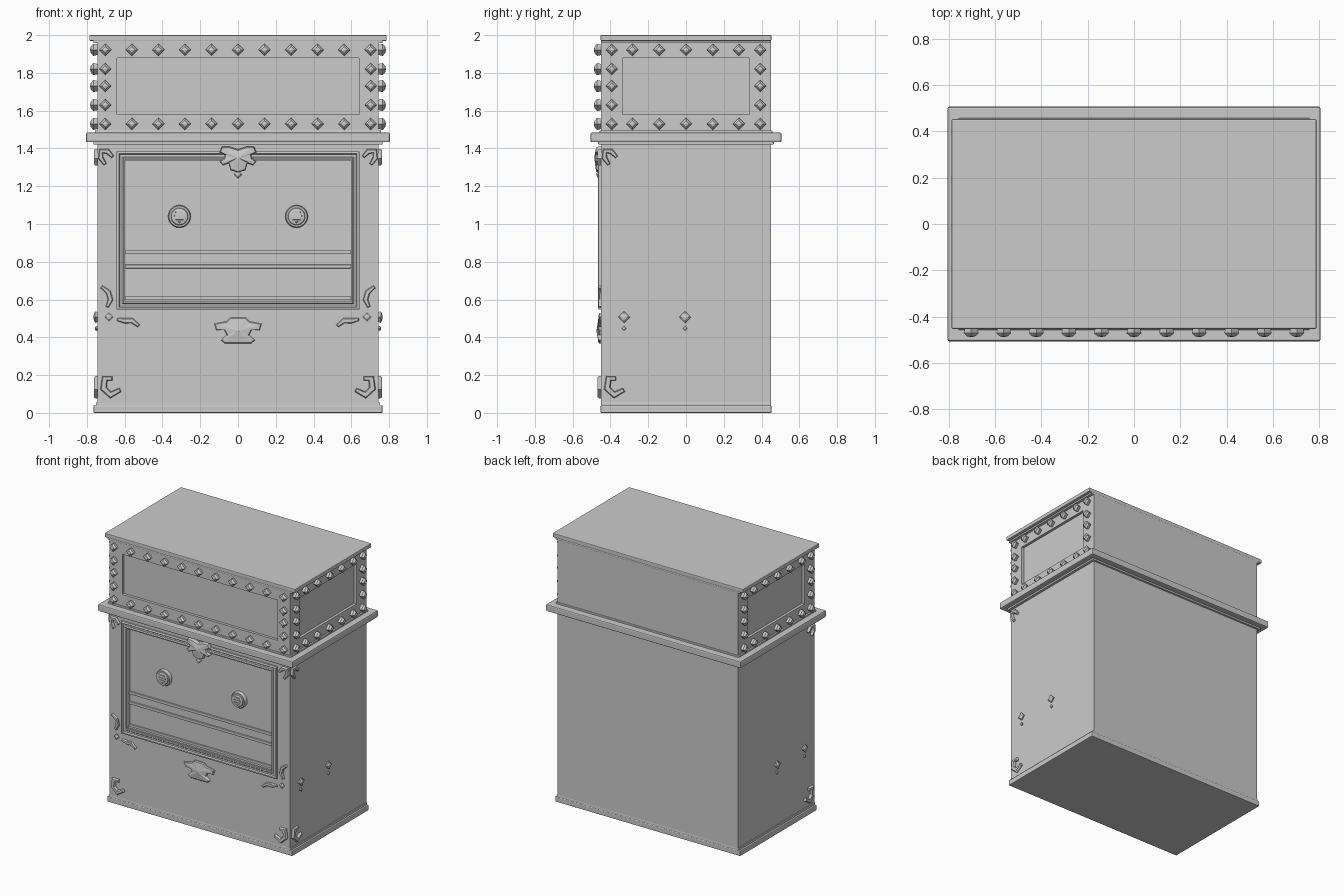
import bpy, bmesh, math
from mathutils import Vector

cube = bpy.data.objects.get("Cube")
if cube:
    bpy.data.objects.remove(cube, do_unlink=True)

grey = bpy.data.materials.new("plain_grey")
grey.use_nodes = True
GREY = (0.6, 0.6, 0.6, 1)
grey.diffuse_color = GREY
grey.node_tree.nodes["Principled BSDF"].inputs["Base Color"].default_value = GREY

HX, HY = 0.745, 0.45  # half width and half depth of the cabinet


def make(name, bm, smooth=False):
    bmesh.ops.recalc_face_normals(bm, faces=bm.faces)
    mesh = bpy.data.meshes.new(name)
    bm.to_mesh(mesh)
    bm.free()
    mesh.materials.append(grey)
    ob = bpy.data.objects.new(name, mesh)
    bpy.context.collection.objects.link(ob)
    if smooth:
        bpy.ops.object.select_all(action='DESELECT')
        ob.select_set(True)
        bpy.context.view_layer.objects.active = ob
        bpy.ops.object.shade_smooth_by_angle(angle=math.radians(35))
    return ob


def box_mesh(hx, hy, z0, z1, bevel=0.0):
    bm = bmesh.new()
    bmesh.ops.create_cube(bm, size=2)
    for v in bm.verts:
        v.co = (v.co.x * hx, v.co.y * hy, z0 if v.co.z < 0 else z1)
    if bevel:
        bmesh.ops.bevel(bm, geom=bm.edges[:], offset=bevel, segments=2,
                        profile=0.5, affect='EDGES')
    return bm


def recess(bm, normal, half, z0, z1, depth):
    """Sink a rectangular panel into the face that points along normal."""
    n = Vector(normal)
    face = max(bm.faces, key=lambda f: f.normal.dot(n))
    bmesh.ops.inset_individual(bm, faces=[face], thickness=0.05)
    axis = 1 if n.x else 0
    mid = (z0 + z1) / 2
    for v in face.verts:
        v.co[axis] = math.copysign(half, v.co[axis])
        v.co.z = z0 if v.co.z < mid else z1
    new = bmesh.ops.extrude_discrete_faces(bm, faces=[face])["faces"][0]
    bmesh.ops.translate(bm, verts=new.verts[:], vec=-n * depth)


# Surface placements: (u, v, height) to world, u measured along the surface
def front(u, v, w):
    return Vector((u, -HY - w, v))


def side(s):
    return lambda u, v, w: Vector((s * (HX + w), u, v))


def front_corner(s):  # u measured inward from a front vertical edge
    return lambda u, v, w: Vector((s * (HX - u), -HY - w, v))


def side_corner(s):
    return lambda u, v, w: Vector((s * (HX + w), -HY + u, v))


def add_plate(bm, outline, height, place, rim, dome=0.0):
    """Raised ornament with a sloped rim and optional domed centre."""
    tmp = bmesh.new()
    face = tmp.faces.new([tmp.verts.new((u, v, 0)) for u, v in outline])
    tmp.normal_update()
    if face.normal.z < 0:
        face.normal_flip()
    top = bmesh.ops.extrude_discrete_faces(tmp, faces=[face])["faces"][0]
    for v in top.verts:
        v.co.z = height * 0.55
    tmp.normal_update()
    bmesh.ops.inset_individual(tmp, faces=[top], thickness=rim)
    for v in top.verts:
        v.co.z = height
    if dome:
        centre = bmesh.ops.poke(tmp, faces=[top])["verts"][0]
        centre.co.z = height + dome
    copies = {v: bm.verts.new(place(*v.co)) for v in tmp.verts}
    for f in tmp.faces:
        bm.faces.new([copies[v] for v in f.verts])
    tmp.free()


def add_stud(bm, u, v, r, h, place):
    """Diamond stud: flared four-sided shank with a blunt tip."""
    rings = []
    for k, w in ((0.85, 0), (1, h * 0.55), (0.55, h * 0.9)):
        rings.append([bm.verts.new(place(u + a * r * k, v + b * r * k, w))
                      for a, b in ((1, 0), (0, 1), (-1, 0), (0, -1))])
    tip = bm.verts.new(place(u, v, h))
    for i in range(4):
        j = (i + 1) % 4
        for a, b in zip(rings, rings[1:]):
            bm.faces.new((a[i], a[j], b[j], b[i]))
        bm.faces.new((rings[-1][i], rings[-1][j], tip))


def ribbon(path, width):
    """Outline of a curved leaf that narrows at both ends."""
    pts = [Vector(p) for p in path]
    left, right = [], []
    for i, p in enumerate(pts):
        t = (pts[min(i + 1, len(pts) - 1)] - pts[max(i - 1, 0)]).normalized()
        w = width * (0.3 if i in (0, len(pts) - 1) else 0.5)
        n = Vector((-t.y, t.x)) * w
        left.append(p + n)
        right.append(p - n)
    return [tuple(p) for p in left + right[::-1]]


# Cabinet carcass with sunken front panel
body = box_mesh(HX, HY, 0.03, 1.44)
recess(body, (0, -1, 0), 0.598, 0.6, 1.335, 0.03)
make("cabinet_body", body)
make("base_plinth", box_mesh(0.765, 0.452, 0, 0.04, 0.005))
make("base_trim", box_mesh(0.752, 0.451, 0.035, 0.055, 0.004))

# Ledge and upper box with sunken panels on three sides
make("ledge_under_trim", box_mesh(0.765, 0.465, 1.42, 1.445, 0.004))
make("ledge", box_mesh(0.805, 0.506, 1.433, 1.484, 0.008))
make("ledge_top_trim", box_mesh(0.757, 0.457, 1.478, 1.495, 0.004))
upper = box_mesh(HX, HY, 1.47, 1.98)
recess(upper, (0, -1, 0), 0.64, 1.58, 1.88, 0.02)
for s in (-1, 1):
    recess(upper, (s, 0, 0), 0.335, 1.58, 1.88, 0.02)
make("upper_box", upper)
make("lid", box_mesh(0.787, 0.452, 1.97, 2.0, 0.005))
make("lid_trim", box_mesh(0.765, 0.451, 1.958, 1.975, 0.004))

# Moulded frame around the front panel: (inset, height) profile
bm = bmesh.new()
loops = []
for d, w in ((0, 0), (0, 0.012), (0.006, 0.016), (0.012, 0.016), (0.018, 0.007),
             (0.03, 0.007), (0.036, 0.014), (0.044, 0.012), (0.044, -0.03)):
    x, z0, z1 = 0.643 - d, 0.547 + d, 1.385 - d
    loops.append([bm.verts.new(front(u, v, w))
                  for u, v in ((-x, z0), (x, z0), (x, z1), (-x, z1))])
for a, b in zip(loops, loops[1:]):
    for i in range(4):
        j = (i + 1) % 4
        bm.faces.new((a[i], a[j], b[j], b[i]))
make("panel_frame", bm)

# Rails across the panel
for name, z in (("upper_rail", 0.85), ("lower_rail", 0.775), ("sill_rail", 0.606)):
    bm = box_mesh(0.598, 0.01, z - 0.01, z + 0.01, 0.003)
    bmesh.ops.translate(bm, verts=bm.verts, vec=(0, -HY + 0.028, 0))
    make(name, bm)

# Two round domed knobs with small raised bars
for name, s in (("right_knob", -1), ("left_knob", 1)):
    bm = bmesh.new()
    n = 32
    rings = []
    for r, y in ((0.06, -0.42), (0.06, -0.436), (0.055, -0.444),
                 (0.046, -0.444), (0.043, -0.449), (0.02, -0.455)):
        rings.append([bm.verts.new((s * 0.31 + r * math.cos(i * math.tau / n), y,
                                    1.04 + r * math.sin(i * math.tau / n)))
                      for i in range(n)])
    for a, b in zip(rings, rings[1:]):
        for i in range(n):
            bm.faces.new((a[i], a[(i + 1) % n], b[(i + 1) % n], b[i]))
    bm.faces.new(rings[-1])
    make(name, bm, smooth=True)
    bm = bmesh.new()
    for dz, hw in ((0.022, 0.02), (0.004, 0.028), (-0.014, 0.022)):
        bar = [(s * 0.31 + a * hw, 1.04 + dz + b * 0.004)
               for a, b in ((-1, -1), (1, -1), (1, 1), (-1, 1))]
        add_plate(bm, bar, 0.012, lambda u, v, w: front(u, v, w - 0.004), 0.001)
    add_stud(bm, s * 0.31, 1.012, 0.007, 0.012, lambda u, v, w: front(u, v, w - 0.004))
    make(name + "_bars", bm)

# Diamond studs bordering the upper box
ROWS, COLUMN = (1.53, 1.922), (1.63, 1.73, 1.82)
bm = bmesh.new()
for z in ROWS:
    for i in range(11):
        add_stud(bm, (i - 5) * 0.1405, z, 0.032, 0.038, front)
for z in COLUMN:
    for s in (-1, 1):
        add_stud(bm, s * 0.703, z, 0.032, 0.038, front)
make("front_studs", bm)
for name, s in (("right_studs", -1), ("left_studs", 1)):
    bm = bmesh.new()
    for z in ROWS:
        for y in (-0.393, -0.284, -0.142, 0, 0.142, 0.28, 0.393):
            add_stud(bm, y, z, 0.032, 0.038, side(s))
    for z in COLUMN:
        for y in (-0.393, 0.393):
            add_stud(bm, y, z, 0.032, 0.038, side(s))
    # Small pairs lower on the side wall
    for y in (-0.328, -0.005):
        add_stud(bm, y, 0.507, 0.031, 0.02, side(s))
        add_stud(bm, y, 0.447, 0.013, 0.012, side(s))
    make(name, bm)

# Crests above and below the panel, mirrored from half outlines
top_half = [(0, 1.395), (0.045, 1.41), (0.085, 1.41), (0.098, 1.38), (0.07, 1.365),
            (0.075, 1.348), (0.098, 1.33), (0.08, 1.31), (0.05, 1.32),
            (0.04, 1.285), (0, 1.272)]
low_half = [(0, 0.505), (0.04, 0.505), (0.06, 0.485), (0.125, 0.472), (0.115, 0.437),
            (0.075, 0.442), (0.06, 0.412), (0.09, 0.385), (0.07, 0.367), (0, 0.367)]
for name, half, h in (("upper_crest", top_half, 0.026), ("lower_crest", low_half, 0.014)):
    bm = bmesh.new()
    outline = half + [(-x, z) for x, z in half[-2:0:-1]]
    add_plate(bm, outline, h, front, 0.006, 0.01)
    if half is top_half:
        add_stud(bm, 0, 1.262, 0.022, 0.024, front)
    make(name, bm)

# Curled leaves at the corners, u measured in from the vertical edge
top_hook = [(0.083, 1.355), (0.055, 1.384), (0.02, 1.386), (0.018, 1.35), (0.042, 1.315)]
low_hook = [(0.08, 0.182), (0.04, 0.182), (0.033, 0.13), (0.07, 0.095), (0.122, 0.122)]
tall_leaf = [(0.022, 0.668), (0.058, 0.64), (0.07, 0.6), (0.052, 0.56)]
flat_leaf = [(0.105, 0.495), (0.145, 0.488), (0.185, 0.488), (0.22, 0.46)]
for name, s in (("right", -1), ("left", 1)):
    bm = bmesh.new()
    for place in (front_corner(s), side_corner(s)):
        add_plate(bm, ribbon(top_hook, 0.028), 0.018, place, 0.005)
        add_plate(bm, ribbon(low_hook, 0.036), 0.018, place, 0.006)
    for path in (tall_leaf, flat_leaf):
        add_plate(bm, ribbon(path, 0.028), 0.014, front_corner(s), 0.005)
    add_stud(bm, 0.062, 0.508, 0.022, 0.014, front_corner(s))
    make(name + "_corner_leaves", bm)
